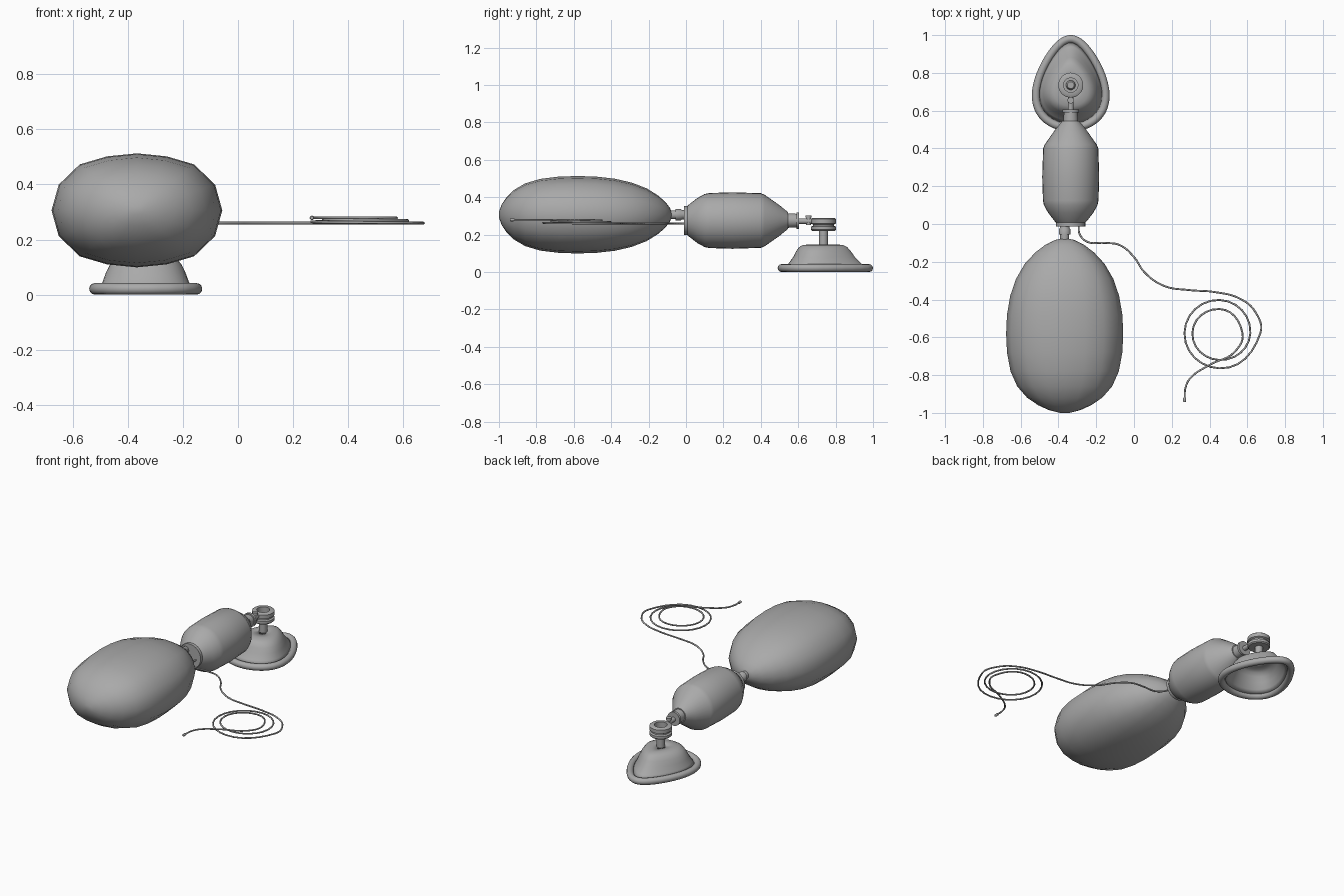
import bpy, bmesh
from math import sin, cos, pi
from mathutils import Vector

cube = bpy.data.objects.get("Cube")
if cube:
    bpy.data.objects.remove(cube)

grey = bpy.data.materials.new("plain grey")
grey.use_nodes = True
grey.diffuse_color = (0.4, 0.4, 0.4, 1)
grey.node_tree.nodes["Principled BSDF"].inputs["Base Color"].default_value = (0.4, 0.4, 0.4, 1)


def finish(ob, angle=40):
    ob.data.materials.append(grey)
    bpy.ops.object.select_all(action="DESELECT")
    bpy.context.view_layer.objects.active = ob
    ob.select_set(True)
    bpy.ops.object.shade_smooth_by_angle(angle=angle * pi / 180)
    return ob


def loft(name, rings, ends=True, loop=False, angle=40):
    """Skin a surface over rings of equal point count."""
    bm = bmesh.new()
    loops = [[bm.verts.new(p) for p in ring] for ring in rings]
    pairs = list(zip(loops, loops[1:]))
    if loop:
        pairs.append((loops[-1], loops[0]))
    n = len(loops[0])
    for a, b in pairs:
        for i in range(n):
            j = (i + 1) % n
            bm.faces.new((a[i], a[j], b[j], b[i]))
    if ends and not loop:
        bm.faces.new(loops[0])
        bm.faces.new(loops[-1])
    bmesh.ops.recalc_face_normals(bm, faces=bm.faces)
    mesh = bpy.data.meshes.new(name)
    bm.to_mesh(mesh)
    bm.free()
    ob = bpy.data.objects.new(name, mesh)
    bpy.context.collection.objects.link(ob)
    return finish(ob, angle)


def turned(name, profile, centre, axis, sides=32, loop=False, angle=40):
    """Lathe (position, radius) pairs round the y or z axis."""
    c = Vector(centre)
    rings = []
    for t, r in profile:
        ring = []
        for i in range(sides):
            u, v = r * cos(2 * pi * i / sides), r * sin(2 * pi * i / sides)
            ring.append(c + Vector((u, t, v) if axis == "y" else (u, v, t)))
        rings.append(ring)
    return loft(name, rings, loop=loop, angle=angle)


def tube(name, points, radius, cyclic=False, res=6):
    """Round tube along a smooth path, turned into a mesh."""
    cu = bpy.data.curves.new(name, "CURVE")
    cu.dimensions = "3D"
    cu.bevel_depth = radius
    cu.bevel_resolution = 2 if res < 8 else 4
    cu.resolution_u = res
    cu.use_fill_caps = not cyclic
    sp = cu.splines.new("BEZIER")
    sp.bezier_points.add(len(points) - 1)
    for bp, p in zip(sp.bezier_points, points):
        bp.co = p
        bp.handle_left_type = bp.handle_right_type = "AUTO"
    sp.use_cyclic_u = cyclic
    ob = bpy.data.objects.new(name, cu)
    bpy.context.collection.objects.link(ob)
    bpy.ops.object.select_all(action="DESELECT")
    bpy.context.view_layer.objects.active = ob
    ob.select_set(True)
    bpy.ops.object.convert(target="MESH")
    return finish(bpy.context.object, 60)


# Reservoir bag: sixteen-sided plump section scaled along its length
quarter = [(1, 0), (0.916, 0.45), (0.67, 0.806), (0.35, 0.947)]
section = []
for a, sx, sz in ((1, 1, 1), (-1, -1, 1), (1, -1, -1), (-1, 1, -1)):
    pts = quarter if a == 1 else [(0, 1)] + quarter[:0:-1]
    section += [(sx * x, sz * z) for x, z in pts]
bag = [(-1, 0.08), (-0.985, 0.27), (-0.96, 0.45), (-0.92, 0.64), (-0.86, 0.81), (-0.78, 0.925),
       (-0.68, 0.985), (-0.58, 1), (-0.48, 0.985), (-0.38, 0.93), (-0.29, 0.83), (-0.21, 0.68),
       (-0.15, 0.5), (-0.11, 0.33), (-0.085, 0.17), (-0.078, 0.07)]
loft("reservoir_bag", [[(-0.367 + 0.31 * s * x, y, 0.306 + 0.207 * s * z) for x, z in section]
                       for y, s in bag], angle=60)

# Neck between the reservoir and the squeeze bag
turned("reservoir_neck", [(-0.1, 0.024), (-0.055, 0.024), (-0.055, 0.031), (-0.03, 0.031),
                          (-0.02, 0.025), (0.01, 0.025)], (-0.367, 0, 0.306), "y", 24)

# Squeeze bag with its end plate and outlet
AX = -0.335
turned("inlet_plate", [(-0.012, 0.066), (-0.012, 0.077), (0.012, 0.077), (0.012, 0.066)],
       (AX, 0, 0.275), "y")
turned("squeeze_bag", [(0, 0.07), (0.015, 0.085), (0.06, 0.12), (0.1, 0.142), (0.125, 0.147),
                       (0.25, 0.151), (0.4, 0.146), (0.42, 0.138), (0.5, 0.082), (0.545, 0.045)],
       (AX, 0, 0.275), "y")
turned("bag_outlet", [(0.53, 0.04), (0.59, 0.036), (0.59, 0.044), (0.605, 0.044), (0.605, 0.02)],
       (AX, 0, 0.275), "y")
turned("valve_pipe", [(0.58, 0.015), (0.69, 0.015)], (AX, 0, 0.272), "y", 16)
turned("pressure_knob", [(0.25, 0.013), (0.29, 0.013), (0.29, 0.017), (0.303, 0.017)],
       (AX, 0.655, 0), "z", 16)

# Valve housing: hollow grooved drum on a stem
VALVE = (AX, 0.735, 0)
turned("valve_housing", [(0.22, 0.02), (0.22, 0.06), (0.226, 0.066), (0.242, 0.066), (0.247, 0.056),
                         (0.254, 0.056), (0.259, 0.066), (0.283, 0.066), (0.288, 0.06),
                         (0.288, 0.038), (0.24, 0.038), (0.24, 0.02)], VALVE, "z", loop=True)
turned("valve_core", [(0.225, 0.025), (0.25, 0.025), (0.262, 0.018)], VALVE, "z", 24)
turned("mask_stem", [(0.135, 0.024), (0.225, 0.024)], VALVE, "z", 24)


# Face mask: teardrop shell with a padded rim
def teardrop(z, cy, ry, hx, n=40):
    ring = []
    for i in range(n):
        t = 2 * pi * i / n
        ring.append((AX + 0.95 * hx * sin(t) * (1 - 0.33 * cos(t)), cy + ry * cos(t), z))
    return ring


shell = loft("mask_shell", [teardrop(*r) for r in (
    (0.025, 0.745, 0.215, 0.17), (0.045, 0.743, 0.195, 0.158), (0.08, 0.738, 0.165, 0.145),
    (0.11, 0.735, 0.147, 0.13), (0.132, 0.733, 0.13, 0.112), (0.143, 0.733, 0.11, 0.09),
    (0.147, 0.733, 0.08, 0.065), (0.148, 0.733, 0.02, 0.02))], ends=False, angle=60)
wall = shell.modifiers.new("wall", "SOLIDIFY")
wall.thickness = 0.01
wall.offset = -1
tube("mask_rim", teardrop(0.021, 0.745, 0.234, 0.185, 24), 0.021, cyclic=True, res=8)

# Oxygen tube: wandering lead, two and a bit coils, loose tail
lead = [(-0.293, 0), (-0.287, -0.055), (-0.245, -0.095), (-0.155, -0.1), (-0.075, -0.112),
        (0, -0.175), (0.055, -0.255), (0.16, -0.328), (0.295, -0.35), (0.425, -0.36),
        (0.56, -0.395), (0.642, -0.465)]
radii = [0.217, 0.187, 0.185, 0.175, 0.164, 0.143, 0.143, 0.127, 0.122]
coil = [(0.452 + r * cos(-i * pi / 2), -0.577 + r * sin(-i * pi / 2)) for i, r in enumerate(radii)]
tail = [(0.533, -0.677), (0.4, -0.746), (0.295, -0.82), (0.272, -0.87), (0.268, -0.93)]
path = [(x, y, 0.26) for x, y in lead]
path += [(x, y, 0.26 + 0.018 * i / 8) for i, (x, y) in enumerate(coil)]
path += [(x, y, 0.279) for x, y in tail]
tube("oxygen_tube", path, 0.005)
turned("tube_tip", [(-0.942, 0.006), (-0.938, 0.008), (-0.922, 0.008), (-0.918, 0.006)],
       (0.268, 0, 0.279), "y", 12)
